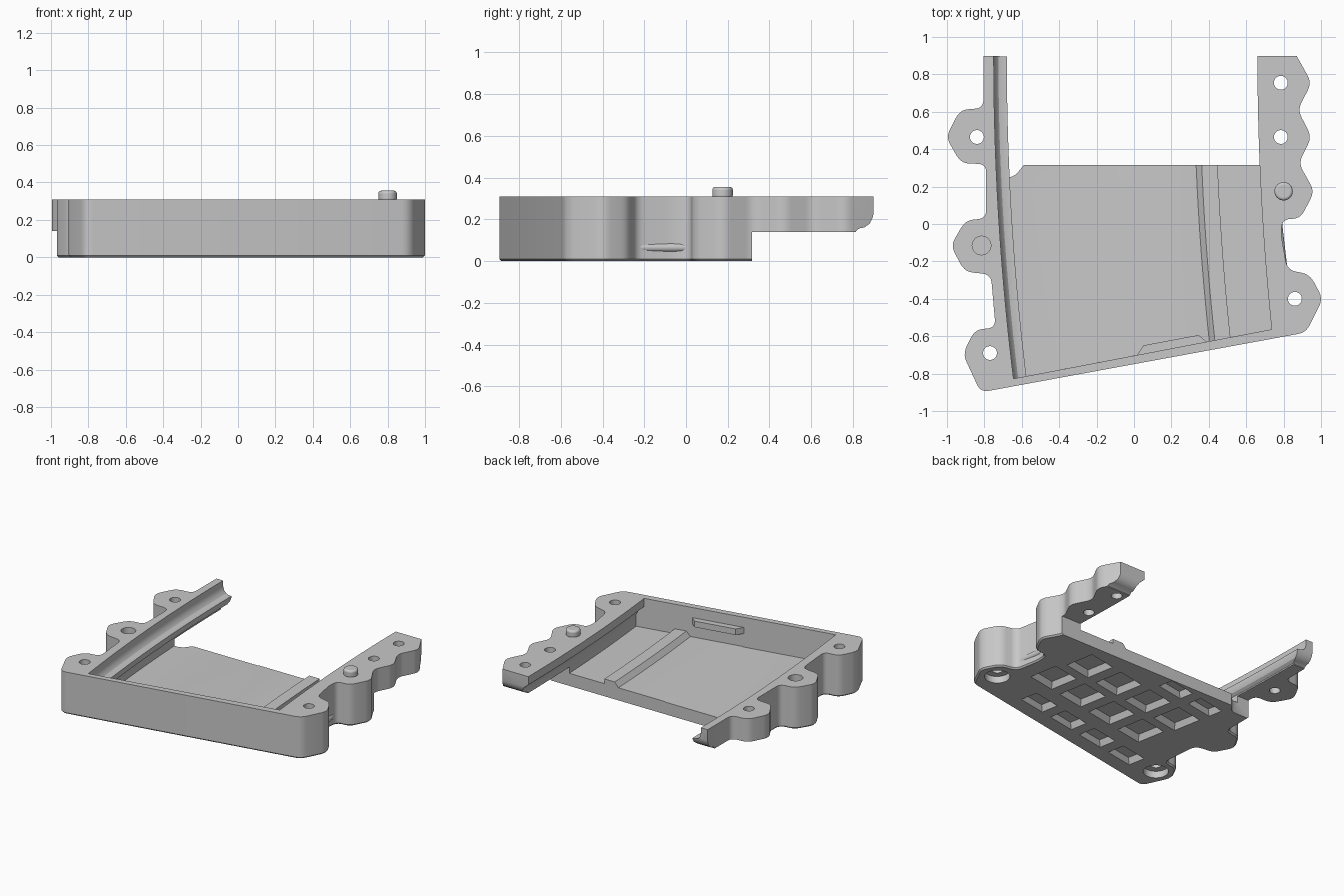
import bpy, bmesh, math
from mathutils import Vector, Matrix

if "Cube" in bpy.data.objects:
    bpy.data.objects.remove(bpy.data.objects["Cube"])

grey = bpy.data.materials.new("light_grey")
grey.use_nodes = True
grey.diffuse_color = (0.58, 0.58, 0.58, 1)
grey.node_tree.nodes["Principled BSDF"].inputs["Base Color"].default_value = (0.58, 0.58, 0.58, 1)

TOP, REAR, ARM = 0.31, 0.315, 0.14
TILT = math.radians(10.3)


def finish(name, bm):
    bmesh.ops.recalc_face_normals(bm, faces=bm.faces)
    me = bpy.data.meshes.new(name)
    bm.to_mesh(me)
    bm.free()
    me.materials.append(grey)
    ob = bpy.data.objects.new(name, me)
    bpy.context.collection.objects.link(ob)
    return ob


def prism(name, pts, lo, hi, along_x=False, chamfer=0):
    """Extrude an outline along z, or a (y, z) outline along x."""
    bm = bmesh.new()
    place = (lambda p, h: (h, p[0], p[1])) if along_x else (lambda p, h: (p[0], p[1], h))
    rings = [[bm.verts.new(place(p, h)) for p in pts] for h in (lo, hi)]
    base = bm.faces.new(rings[0])
    bm.faces.new(rings[1])
    for i in range(len(pts)):
        j = (i + 1) % len(pts)
        bm.faces.new((rings[0][i], rings[0][j], rings[1][j], rings[1][i]))
    if chamfer:
        bmesh.ops.recalc_face_normals(bm, faces=bm.faces)
        bmesh.ops.bevel(bm, geom=list(base.edges), offset=chamfer, segments=1, affect='EDGES')
    return finish(name, bm)


def rounded(pts, radius, steps=5):
    """Soften every corner of a closed outline, keeping the rear tips square."""
    out = []
    for i, p in enumerate(pts):
        p, a, b = Vector(p), Vector(pts[i - 1]), Vector(pts[(i + 1) % len(pts)])
        if p.y > 0.85:
            out.append(p)
            continue
        da, db = a - p, b - p
        s = p + da.normalized() * min(radius, da.length * 0.45)
        e = p + db.normalized() * min(radius, db.length * 0.45)
        for k in range(steps + 1):
            t = k / steps
            out.append(s * (1 - t) ** 2 + p * 2 * t * (1 - t) + e * t * t)
    return out


def bend(y):
    return 0.105 * ((0.9 - y) / 1.72) ** 2


def front_line(x):
    return -0.565 + 0.187 * (x - 0.74)


def sweep(name, profile, end=1.2, steps=24):
    """Sweep an (x, z) section from the front wall back along the curved rails."""
    bm = bmesh.new()
    rings = []
    for k in range(steps + 1):
        ring = []
        for x, z in profile:
            y0 = front_line(x + 0.09)
            y = y0 + (end - y0) * k / steps
            ring.append(bm.verts.new((x + bend(y), y, z)))
        rings.append(ring)
    n = len(profile)
    for r, s in zip(rings, rings[1:]):
        for i in range(n):
            bm.faces.new((r[i], r[(i + 1) % n], s[(i + 1) % n], s[i]))
    bm.faces.new(rings[0])
    bm.faces.new(rings[-1])
    return finish(name, bm)


def cones(name, items):
    """Cylinders or tapered pieces: (x, y, z0, z1, r0, r1, sides, turn, y_scale)."""
    bm = bmesh.new()
    for x, y, z0, z1, r0, r1, sides, turn, sy in items:
        m = (Matrix.Translation((x, y, (z0 + z1) / 2)) @ Matrix.Rotation(turn, 4, 'Z')
             @ Matrix.Diagonal((1, sy, 1, 1)))
        if sides == 4:
            m = m @ Matrix.Rotation(math.pi / 4, 4, 'Z')
        bmesh.ops.create_cone(bm, cap_ends=True, segments=sides, radius1=r0, radius2=r1,
                              depth=z1 - z0, matrix=m)
    return finish(name, bm)


def cut(target, cutter):
    mod = target.modifiers.new("cut", 'BOOLEAN')
    mod.operation, mod.solver, mod.object = 'DIFFERENCE', 'EXACT', cutter
    bpy.context.view_layer.objects.active = target
    bpy.ops.object.modifier_apply(modifier=mod.name)
    bpy.data.objects.remove(cutter)


def smooth(ob, angle=30):
    bpy.ops.object.select_all(action='DESELECT')
    ob.select_set(True)
    bpy.context.view_layer.objects.active = ob
    bpy.ops.object.shade_smooth_by_angle(angle=math.radians(angle))


# Tray body with mounting lobes
outline = [(-0.82, -0.9), (0.92, -0.58), (1.01, -0.4), (0.94, -0.27), (0.82, -0.245),
           (0.785, -0.05), (0.795, 0.025), (0.89, 0.03), (0.965, 0.175), (0.88, 0.325),
           (0.95, 0.465), (0.875, 0.61), (0.95, 0.755), (0.87, 0.898), (-0.805, 0.898),
           (-0.805, 0.62), (-0.93, 0.61), (-1.005, 0.465), (-0.925, 0.325), (-0.79, 0.32),
           (-0.79, 0.03), (-0.9, 0.02), (-0.98, -0.115), (-0.905, -0.255), (-0.765, -0.27),
           (-0.74, -0.555), (-0.85, -0.565), (-0.915, -0.695)]
body = prism("tray_body", rounded(outline, 0.045), 0, TOP, chamfer=0.01)

# Interior: ledge on one side, undercut lip on the other, ribbed floor between
left_rail = [(-0.75, 0.4), (-0.75, 0.27), (-0.742, 0.24), (-0.725, 0.222), (-0.7, 0.215),
             (-0.68, 0.215), (-0.68, 0.19), (-0.69, 0.165), (-0.71, 0.15)]
floor = [(-0.71, 0.09), (-0.07, 0.09), (-0.06, 0.093), (0.32, 0.093), (0.35, 0.128),
         (0.435, 0.128), (0.435, 0.093), (0.72, 0.093)]
right_rail = [(0.72, 0.18), (0.7, 0.215), (0.66, 0.25), (0.66, 0.4)]
cut(body, sweep("interior_cutter", left_rail + floor + right_rail))

# Raised arms with rounded ends, open between them
cut(body, prism("arm_cutter", [(-2, REAR), (2, REAR), (2, 2), (-2, 2)], -0.2, ARM))
cut(body, prism("tip_cutter", [(0.81, 0.1), (0.815, 0.145), (0.83, 0.157), (0.855, 0.162),
                               (0.88, 0.18), (0.893, 0.205), (0.905, 0.25), (1, 0.25), (1, 0.1)],
                -1.2, 1.2, along_x=True))
cut(body, prism("notch_cutter", [(-0.9, 0.25), (-0.66, 0.25), (-0.63, 0.265),
                                 (-0.585, 0.32), (-0.585, 0.4), (-0.9, 0.4)], -0.1, ARM))

# Screw holes, counterbores and alignment socket
low_holes = [(-0.77, -0.69), (0.86, -0.4)]
high_holes = [(-0.84, 0.465), (0.785, 0.755), (0.785, 0.465)]
cut(body, cones("hole_cutter", [(x, y, -0.1, 0.5, 0.037, 0.037, 32, 0, 1)
                                for x, y in low_holes + high_holes]))
cut(body, cones("bore_cutter", [(x, y, -0.1, 0.05, 0.085, 0.085, 32, 0, 1)
                                for x, y in low_holes]))
cut(body, cones("socket_cutter", [(-0.815, -0.115, 0.25, 0.5, 0.05, 0.05, 32, 0, 1)]))

# Tapered pockets under the floor, in rows parallel to the front wall
pockets = []
for first_x, count, offset, depth_scale in ((-0.17, 2, 1.01, 0.5), (0.475, 4, 0.76, 1),
                                            (0.56, 4, 0.47, 1), (0.42, 4, 0.18, 0.6)):
    for col in range(count):
        x = first_x - 0.3 * col
        pockets.append((x, front_line(x) - 0.04 + offset, -0.01, 0.04, 0.163, 0.12, 4,
                        TILT, depth_scale))
cut(body, cones("pocket_cutter", pockets))
smooth(body)

# Alignment pin with a softened rim
pin = cones("alignment_pin", [(0.8, 0.175, 0.3, 0.356, 0.049, 0.049, 32, 0, 1)])
rim = pin.modifiers.new("rim", 'BEVEL')
rim.width, rim.segments = 0.014, 4
smooth(pin, 50)

# Catch on the inside of the front wall
catch = [(0.01, front_line(0.01) - 0.01), (0.4, front_line(0.4) - 0.01),
         (0.345, front_line(0.345) + 0.045), (0.05, front_line(0.05) + 0.045)]
prism("front_catch", catch, 0.19, 0.235)

# Rounded bar low on the outer side between two lobes
a, b = Vector((0.8, -0.255, 0.065)), Vector((0.768, 0.02, 0.065))
bm = bmesh.new()
turn = (b - a).to_track_quat('Z', 'Y').to_matrix().to_4x4()
bmesh.ops.create_cone(bm, cap_ends=True, segments=16, radius1=0.022, radius2=0.022,
                      depth=(b - a).length, matrix=Matrix.Translation((a + b) / 2) @ turn)
smooth(finish("side_bar", bm))
